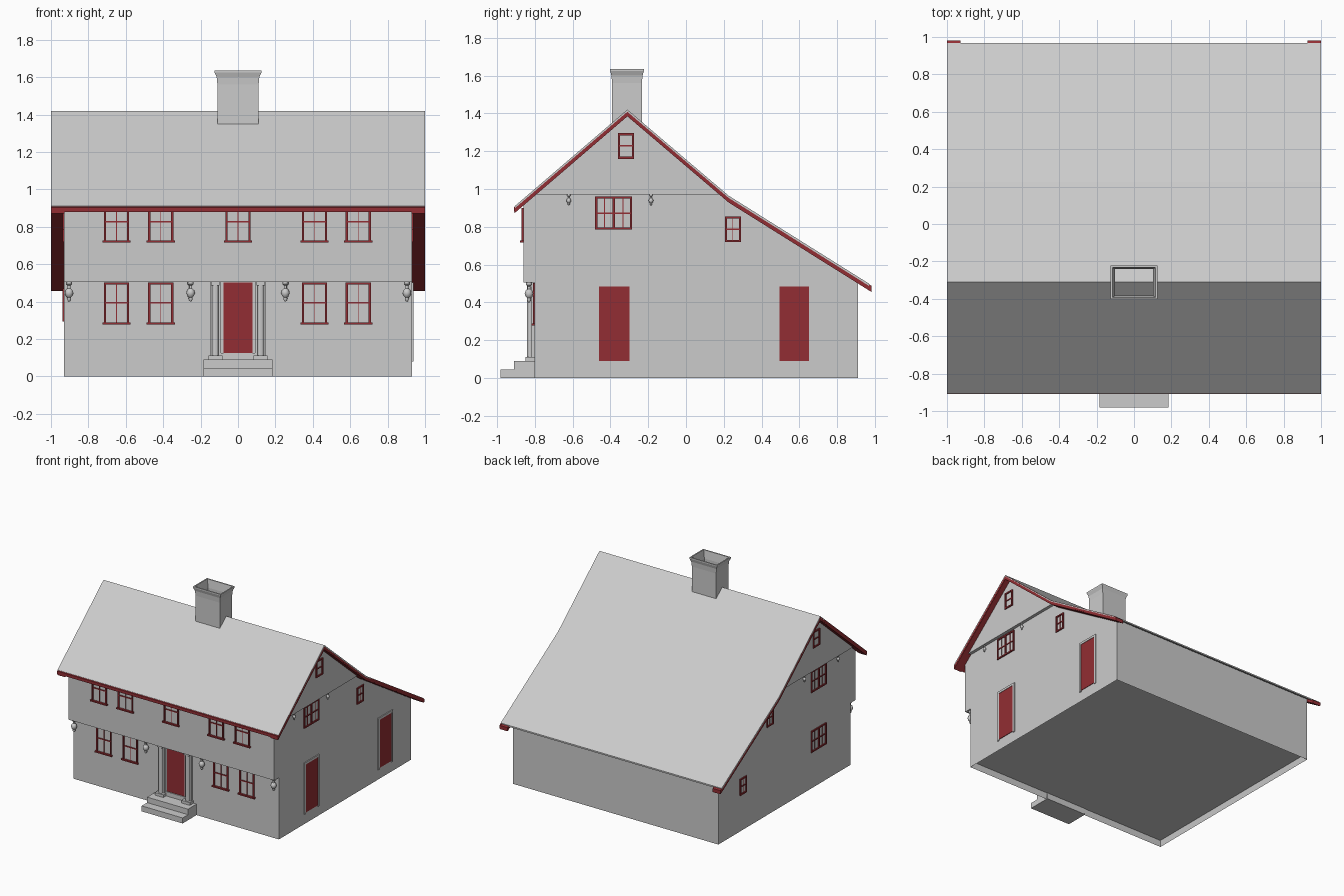
import bpy, bmesh, math

if "Cube" in bpy.data.objects:
    bpy.data.objects.remove(bpy.data.objects["Cube"])


def material(name, rgb):
    m = bpy.data.materials.new(name)
    m.diffuse_color = (*rgb, 1.0)
    m.use_nodes = True
    m.node_tree.nodes["Principled BSDF"].inputs["Base Color"].default_value = m.diffuse_color
    return m


GREY = material("light_grey", (0.60, 0.60, 0.60))
RED = material("barn_red", (0.29, 0.027, 0.033))


def finish(name, bm, mat):
    bmesh.ops.recalc_face_normals(bm, faces=bm.faces)
    me = bpy.data.meshes.new(name)
    bm.to_mesh(me)
    bm.free()
    ob = bpy.data.objects.new(name, me)
    bpy.context.collection.objects.link(ob)
    me.materials.append(mat)
    return ob


def boxes(name, specs, mat):
    """One object from (x0, x1, y0, y1, z0, z1) boxes."""
    bm = bmesh.new()
    for x0, x1, y0, y1, z0, z1 in specs:
        vs = bmesh.ops.create_cube(bm, size=1)["verts"]
        for v in vs:
            v.co.x = (x0 + x1) / 2 + v.co.x * abs(x1 - x0)
            v.co.y = (y0 + y1) / 2 + v.co.y * abs(y1 - y0)
            v.co.z = (z0 + z1) / 2 + v.co.z * abs(z1 - z0)
    return finish(name, bm, mat)


def extrude_x(name, profile, x0, x1, mat, recess=0):
    """Extrude a (y, z) outline along x; optionally recess the bottom face."""
    bm = bmesh.new()
    a = [bm.verts.new((x0, y, z)) for y, z in profile]
    b = [bm.verts.new((x1, y, z)) for y, z in profile]
    n = len(profile)
    sides = [bm.faces.new((a[i], a[(i + 1) % n], b[(i + 1) % n], b[i])) for i in range(n)]
    bm.faces.new(a)
    bm.faces.new(b)
    bmesh.ops.recalc_face_normals(bm, faces=bm.faces)
    if recess:
        floor = sides[0]
        bmesh.ops.inset_region(bm, faces=[floor], thickness=0.01)
        for v in floor.verts:
            v.co.z += recess
    return finish(name, bm, mat)


def band(line, top, bottom):
    """Outline of a strip hanging below a (y, z) line."""
    return [(y, z - top) for y, z in line] + [(y, z - bottom) for y, z in reversed(line)]


def rings(name, loops, mat, cap=True):
    """Skin a stack of equal-length point loops."""
    bm = bmesh.new()
    rs = [[bm.verts.new(p) for p in loop] for loop in loops]
    n = len(rs[0])
    for r, s in zip(rs, rs[1:]):
        for i in range(n):
            bm.faces.new((r[i], r[(i + 1) % n], s[(i + 1) % n], s[i]))
    if cap:
        bm.faces.new(rs[0])
        bm.faces.new(rs[-1])
    return finish(name, bm, mat)


# House body with jettied upper front, floor set up inside the walls
extrude_x("house_body", [(-0.80, 0), (0.91, 0), (0.91, 0.522), (0.22, 0.957), (-0.31, 1.41),
                         (-0.86, 0.941), (-0.86, 0.505), (-0.80, 0.505)], -0.93, 0.93, GREY, 0.05)

# Overhanging gables
for s, side in ((1, "right"), (-1, "left")):
    extrude_x("gable_" + side, [(-0.825, 0.97), (0.205, 0.97), (-0.31, 1.41)],
              s * 0.92, s * 0.955, GREY)

# Roof sheet, red rake boards and front fascia
slope = [(-0.905, 0.91), (-0.31, 1.42), (0.225, 0.965), (0.967, 0.50)]
extrude_x("roof", band(slope, 0, 0.012), -1, 1, GREY)
rake = [(-0.908, 0.907), (-0.31, 1.42), (0.225, 0.965), (0.98, 0.492)]
for s, side in ((1, "right"), (-1, "left")):
    extrude_x("rake_board_" + side, band(rake, 0.006, 0.036), s * 0.928, s * 0.999, RED)
    # thin red face on the roof end
    extrude_x("rake_edge_" + side, band(rake, 0.003, 0.03), s * 0.99, s * 1.0, RED)
extrude_x("front_fascia", band([(-0.91, 0.906), (-0.865, 0.944)], 0.002, 0.026), -0.999, 0.999, RED)

# Chimney: hollow flared tube
CH = [(0.110, 0.079, 1.28), (0.110, 0.079, 1.56), (0.114, 0.082, 1.60), (0.125, 0.09, 1.625),
      (0.125, 0.09, 1.635), (0.115, 0.08, 1.635), (0.102, 0.071, 1.57), (0.102, 0.071, 1.28)]
rings("chimney", [[(sx * a, -0.312 + sy * b, z) for sx, sy in ((-1, -1), (1, -1), (1, 1), (-1, 1))]
                  for a, b, z in CH], GREY, cap=False)


# Windows: bars given in wall coordinates (u along the wall, z up)
def wall_boxes(name, wall, pos, bars, mat):
    out = []
    for u0, u1, z0, z1, d in bars:
        if wall == "front":
            out.append((u0, u1, pos - d, pos + 0.005, z0, z1))
        else:
            s = 1 if wall == "right" else -1
            out.append((s * (pos - 0.005), s * (pos + d), u0, u1, z0, z1))
    return boxes(name, out, mat)


def window(name, wall, pos, u0, u1, z0, z1, sashes=1, sill=0.0, mid=None, muntin=True):
    t, d = 0.011, 0.009
    zm = mid or (z0 + z1) / 2
    bars = [(u0, u0 + t, z0, z1, d), (u1 - t, u1, z0, z1, d), (u0, u1, z1 - t, z1, d),
            (u0 - sill, u1 + sill, z0, z0 + t, d + sill), (u0, u1, zm - 0.004, zm + 0.004, 0.006)]
    w = (u1 - u0) / sashes
    for i in range(sashes):
        if i:
            bars.append((u0 + i * w - 0.006, u0 + i * w + 0.006, z0, z1, d))
        if muntin:
            c = u0 + (i + 0.5) * w
            bars.append((c - 0.002, c + 0.002, z0, z1, 0.004))
    wall_boxes(name, wall, pos, bars, RED)


for i, x in enumerate((-0.65, -0.413, 0, 0.408, 0.643)):
    window(f"upper_front_window_{i}", "front", -0.86, x - 0.067, x + 0.067, 0.717, 0.90,
           sill=0.008, mid=0.828)
    if x:
        window(f"lower_front_window_{i}", "front", -0.80, x - 0.067, x + 0.067, 0.277, 0.503,
               sill=0.008, mid=0.394)

for side in ("right", "left"):
    window("gable_window_" + side, side, 0.955, -0.36, -0.275, 1.16, 1.295, muntin=False)
    window("upper_double_window_" + side, side, 0.93, -0.48, -0.285, 0.785, 0.96, 2)
    window("small_window_" + side, side, 0.93, 0.205, 0.29, 0.72, 0.855)
window("lower_double_window_left", "left", 0.93, -0.48, -0.285, 0.295, 0.47, 2)
window("low_small_window_left", "left", 0.93, 0.55, 0.635, 0.295, 0.43)

# Side doors with thin grey frames
for i, (u0, u1) in enumerate(((-0.46, -0.30), (0.495, 0.65))):
    wall_boxes(f"side_door_{i}", "right", 0.93, [(u0, u1, 0.09, 0.485, 0.004)], RED)
    wall_boxes(f"side_door_frame_{i}", "right", 0.93,
               [(u0 - 0.018, u0, 0.08, 0.503, 0.007), (u1, u1 + 0.018, 0.08, 0.503, 0.007),
                (u0, u1, 0.485, 0.503, 0.007)], GREY)

# Front door, steps, pilasters
wall_boxes("front_door", "front", -0.80, [(-0.078, 0.078, 0.125, 0.503, 0.004)], RED)
boxes("steps", [(-0.185, 0.185, -0.98, -0.79, 0, 0.045),
                (-0.185, 0.185, -0.91, -0.79, 0.045, 0.09)], GREY)
boxes("door_threshold", [(-0.09, 0.09, -0.812, -0.795, 0.09, 0.125)], GREY)
for s, side in ((1, "right"), (-1, "left")):
    boxes("door_pilaster_" + side, [(s * 0.092, s * 0.15, -0.818, -0.795, 0.11, 0.505),
                                    (s * 0.082, s * 0.158, -0.848, -0.795, 0.09, 0.112),
                                    (s * 0.098, s * 0.144, -0.842, -0.80, 0.485, 0.505)], GREY)
    rings("door_column_" + side,
          [[(s * 0.121 + 0.018 * math.cos(k * math.tau / 12), -0.822 + 0.018 * math.sin(k * math.tau / 12), z)
            for k in range(12)] for z in (0.11, 0.49)], GREY)

# Turned pendants below the front jetty and the gables
TURN = [(0.016, 0), (0.016, -0.014), (0.008, -0.022), (0.008, -0.036), (0.018, -0.045), (0.023, -0.06),
        (0.018, -0.076), (0.010, -0.084), (0.011, -0.095), (0.004, -0.106)]


def pendant(name, x, y, z, rs, zs):
    ob = rings(name, [[(x + r * rs * math.cos(k * math.tau / 12), y + r * rs * math.sin(k * math.tau / 12),
                        z + h * zs) for k in range(12)] for r, h in TURN], GREY)
    bpy.context.view_layer.objects.active = ob
    ob.select_set(True)
    bpy.ops.object.shade_smooth_by_angle(angle=math.radians(40))
    ob.select_set(False)


for i, x in enumerate((-0.903, -0.253, 0.253, 0.903)):
    pendant(f"front_pendant_{i}", x, -0.83, 0.507, 1, 1)
for s, side in ((1, "right"), (-1, "left")):
    for i, y in enumerate((-0.62, -0.185)):
        pendant(f"gable_pendant_{side}_{i}", s * 0.943, y, 0.972, 0.55, 0.55)
